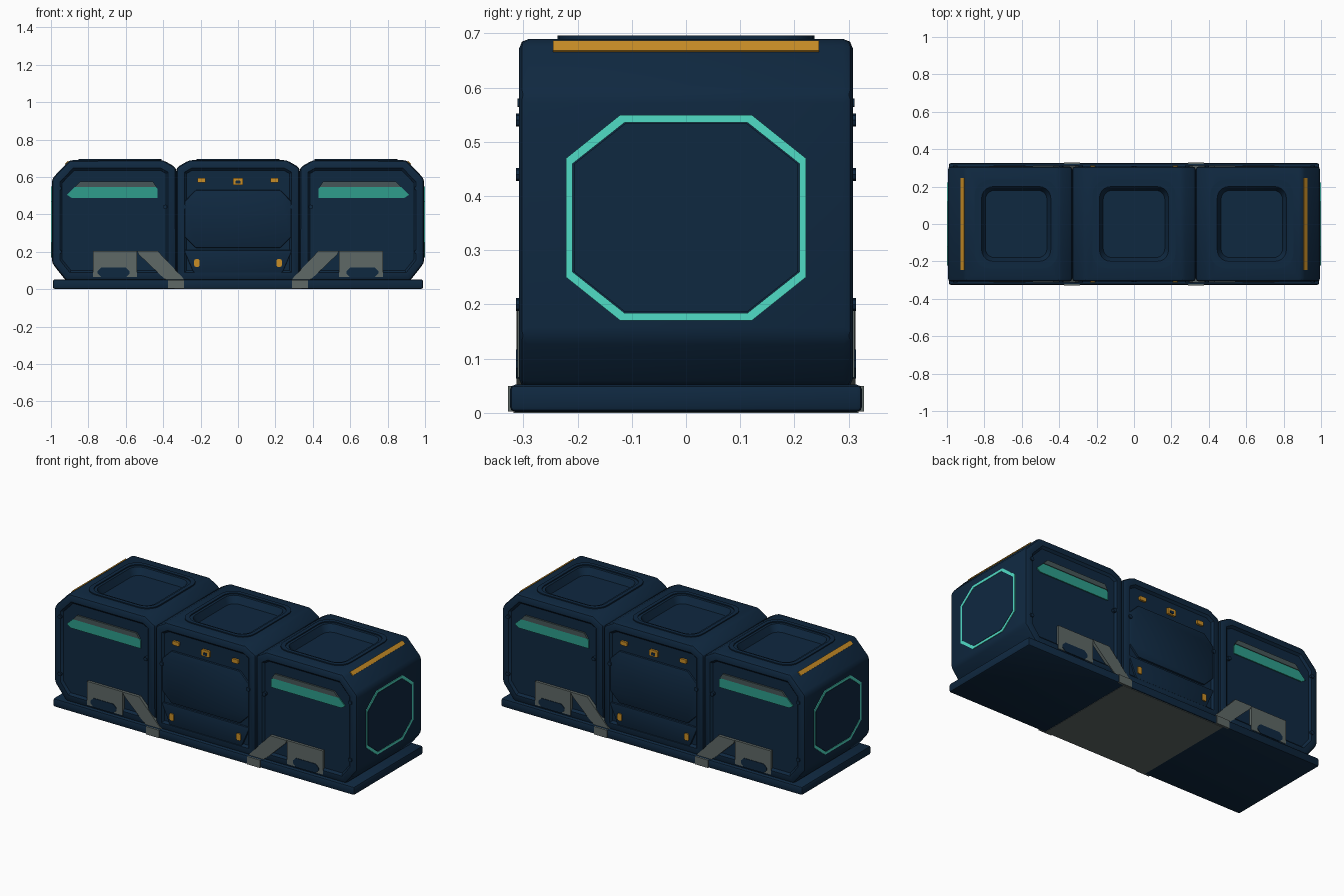
import bpy, bmesh, math
from mathutils import Vector

if "Cube" in bpy.data.objects:
    bpy.data.objects.remove(bpy.data.objects["Cube"])


def lin(c):
    c /= 255
    return c / 12.92 if c <= 0.04045 else ((c + 0.055) / 1.055) ** 2.4


def material(name, *rgb):
    m = bpy.data.materials.new(name)
    m.diffuse_color = (*[lin(c) for c in rgb], 1)
    m.use_nodes = True
    m.node_tree.nodes["Principled BSDF"].inputs["Base Color"].default_value = m.diffuse_color
    return m


NAVY = material("dark navy", 15, 40, 64)
GREY = material("worn grey", 94, 104, 102)
SLATE = material("slate grey", 70, 86, 88)
TEAL = material("muted teal", 46, 158, 140)
GLOW = material("bright teal", 80, 220, 198)
AMBER = material("amber", 200, 141, 38)


# Coordinate maps: (u, v, depth) to world
def side(s):
    return lambda u, v, d: Vector((u, s * d, v))


def end(s):
    return lambda u, v, d: Vector((s * d, u, v))


def top(u, v, d):
    return Vector((u, v, d))


def finish(name, bm, mat):
    bmesh.ops.recalc_face_normals(bm, faces=bm.faces)
    me = bpy.data.meshes.new(name)
    bm.to_mesh(me)
    bm.free()
    me.materials.append(mat)
    ob = bpy.data.objects.new(name, me)
    bpy.context.collection.objects.link(ob)
    return ob


def solid(pts, where, d0, d1, bevel=0.0, shrink=None):
    """Extruded outline; shrink tapers the d0 end."""
    bm = bmesh.new()
    low = [bm.verts.new(where(*p, d0)) for p in (shrink or pts)]
    high = [bm.verts.new(where(*p, d1)) for p in pts]
    bm.faces.new(low)
    bm.faces.new(high)
    for i in range(len(pts)):
        j = (i + 1) % len(pts)
        bm.faces.new((low[i], low[j], high[j], high[i]))
    bmesh.ops.recalc_face_normals(bm, faces=bm.faces)
    if bevel:
        bmesh.ops.bevel(bm, geom=bm.edges[:], offset=bevel, segments=2,
                        profile=0.5, affect='EDGES', clamp_overlap=True)
    return bm


def plate(name, pts, where, d0, d1, mat, bevel=0.0):
    return finish(name, solid(pts, where, d0, d1, bevel), mat)


def ring(name, outer, inner, where, d0, d1, mat):
    bm = bmesh.new()
    loops = [[bm.verts.new(where(*p, d)) for p in pts]
             for pts, d in ((outer, d0), (outer, d1), (inner, d1), (inner, d0))]
    n = len(outer)
    for k in range(4):
        a, b = loops[k], loops[(k + 1) % 4]
        for i in range(n):
            j = (i + 1) % n
            bm.faces.new((a[i], a[j], b[j], b[i]))
    return finish(name, bm, mat)


def rounded(cx, cy, hx, hy, rx, ry, seg):
    """Rectangle with rounded corners, or chamfered ones when seg is 1."""
    pts = []
    for q, (sx, sy) in enumerate(((1, 1), (-1, 1), (-1, -1), (1, -1))):
        for i in range(seg + 1):
            a = math.pi / 2 * (q + i / seg)
            pts.append((cx + sx * (hx - rx) + rx * math.cos(a),
                        cy + sy * (hy - ry) + ry * math.sin(a)))
    return pts


def box(x0, x1, z0, z1):
    return [(x0, z0), (x1, z0), (x1, z1), (x0, z1)]


def flip(pts, s):
    return [(s * x, z) for x, z in pts]


# Base plate with grey strip underneath
plate("base_plate", box(-0.99, 0.99, -0.325, 0.325), top, 0.002, 0.052, NAVY, 0.01)
plate("base_underside_strip", box(-0.34, 0.34, -0.318, 0.318), top, 0.0, 0.004, GREY)


# Hull modules: bevelled profile, recessed flanks, dished roof
def module(name, profile, cx):
    bm = solid(profile, side(1), -0.308, 0.308, 0.018)
    flanks = [f for f in bm.faces if abs(f.normal.y) > 0.999 and f.calc_area() > 0.1]
    bmesh.ops.inset_individual(bm, faces=flanks, thickness=0.025, use_even_offset=True)
    bmesh.ops.inset_individual(bm, faces=flanks, thickness=0.012, depth=-0.012,
                               use_even_offset=True)
    ob = finish(name, bm, NAVY)
    cut = finish("roof_cutter", solid(rounded(cx, 0, 0.2, 0.215, 0.07, 0.07, 5), top, 0.65, 0.72,
                 shrink=rounded(cx, 0, 0.165, 0.18, 0.05, 0.05, 5)), NAVY)
    cut.hide_render = True
    mod = ob.modifiers.new("roof_dish", 'BOOLEAN')
    mod.object, mod.operation, mod.solver = cut, 'DIFFERENCE', 'EXACT'
    bpy.context.view_layer.objects.active = ob
    bpy.ops.object.modifier_apply(modifier=mod.name)
    bpy.data.objects.remove(cut)
    ring(name + "_roof_rim", rounded(cx, 0, 0.222, 0.237, 0.08, 0.08, 5),
         rounded(cx, 0, 0.2, 0.215, 0.07, 0.07, 5), top, 0.68, 0.696, NAVY)


outer = [(0.33, 0.045), (0.92, 0.045), (0.995, 0.14), (0.995, 0.59),
         (0.9, 0.69), (0.4, 0.69), (0.33, 0.65)]
middle = [(-0.33, 0.045), (0.33, 0.045), (0.33, 0.65), (0.26, 0.69), (-0.26, 0.69), (-0.33, 0.65)]
module("centre_module", middle, 0)
for s, label in ((-1, "left"), (1, "right")):
    module(label + "_module", flip(outer, s), s * 0.63)

    # End hatch with glowing outline
    e = end(s)
    ring(label + "_end_glow_ring", rounded(0, 0.36, 0.221, 0.19, 0.10, 0.08, 1),
         rounded(0, 0.36, 0.209, 0.176, 0.096, 0.076, 1), e, 0.985, 0.999, GLOW)
    plate(label + "_end_hatch", rounded(0, 0.36, 0.207, 0.174, 0.095, 0.075, 1), e, 0.985, 0.999, NAVY)

    # Amber marker laid on the sloping roof edge
    strip = [(s * 0.921, 0.663), (s * 0.904, 0.681), (s * 0.909, 0.687), (s * 0.927, 0.669)]
    plate(label + "_roof_marker", strip, side(1), -0.245, 0.245, AMBER)

# Flank details, the same front and back
teal_bar = [(0.43, 0.488), (0.89, 0.488), (0.915, 0.505), (0.872, 0.546), (0.44, 0.546), (0.43, 0.536)]
hood = [(0.435, 0.546), (0.872, 0.546), (0.845, 0.575), (0.455, 0.575)]
strut = [(0.54, 0.205), (0.43, 0.205), (0.285, 0.05), (0.385, 0.05), (0.42, 0.08), (0.53, 0.185)]
for sy, face in ((-1, "front"), (1, "back")):
    f = side(sy)
    for s, label in ((-1, "left"), (1, "right")):
        tag = face + "_" + label
        plate(tag + "_light_bar", flip(teal_bar, s), f, 0.29, 0.302, TEAL)
        plate(tag + "_light_hood", flip(hood, s), f, 0.29, 0.306, SLATE)
        # Grey latch with a dark slot, diagonal strut and base tab
        plate(tag + "_latch", flip(box(0.54, 0.775, 0.065, 0.205), s), f, 0.29, 0.311, GREY)
        plate(tag + "_latch_slot", rounded(s * 0.665, 0.09, 0.085, 0.027, 0.02, 0.02, 1),
              f, 0.29, 0.314, NAVY)
        plate(tag + "_strut", flip(strut, s), f, 0.29, 0.313, GREY)
        plate(tag + "_base_tab", flip(box(0.29, 0.375, 0.003, 0.05), s), f, 0.31, 0.328, GREY)
        # Lower amber lamps and frame bolts
        plate(tag + "_lower_lamp", rounded(s * 0.22, 0.14, 0.014, 0.021, 0.008, 0.008, 2),
              f, 0.29, 0.312, AMBER)
        plate(tag + "_upper_lamp", rounded(s * 0.195, 0.582, 0.022, 0.012, 0.006, 0.006, 2),
              f, 0.29, 0.308, AMBER)
        for i, (x, z) in enumerate(((0.955, 0.2), (0.955, 0.54), (0.39, 0.44), (0.285, 0.44))):
            plate(f"{tag}_bolt_{i}", rounded(s * x, z, 0.012, 0.012, 0.012, 0.012, 2),
                  f, 0.29, 0.314, NAVY)
    # Centre door panel, lower flap and middle lamp
    plate(face + "_door_panel", rounded(0, 0.375, 0.285, 0.155, 0.06, 0.06, 1), f, 0.285, 0.307, NAVY, 0.006)
    plate(face + "_lower_flap", [(-0.29, 0.21), (0.29, 0.21), (0.23, 0.07), (-0.23, 0.07)],
          f, 0.285, 0.306, NAVY, 0.006)
    plate(face + "_middle_lamp", rounded(0, 0.576, 0.028, 0.019, 0.008, 0.008, 2), f, 0.29, 0.308, AMBER)
    plate(face + "_middle_lamp_core", rounded(0, 0.572, 0.013, 0.008, 0.004, 0.004, 2), f, 0.29, 0.311, NAVY)

# Smooth bevels, keep hard edges
bpy.ops.object.select_all(action='SELECT')
bpy.context.view_layer.objects.active = bpy.data.objects["base_plate"]
bpy.ops.object.shade_smooth_by_angle(angle=math.radians(30))
